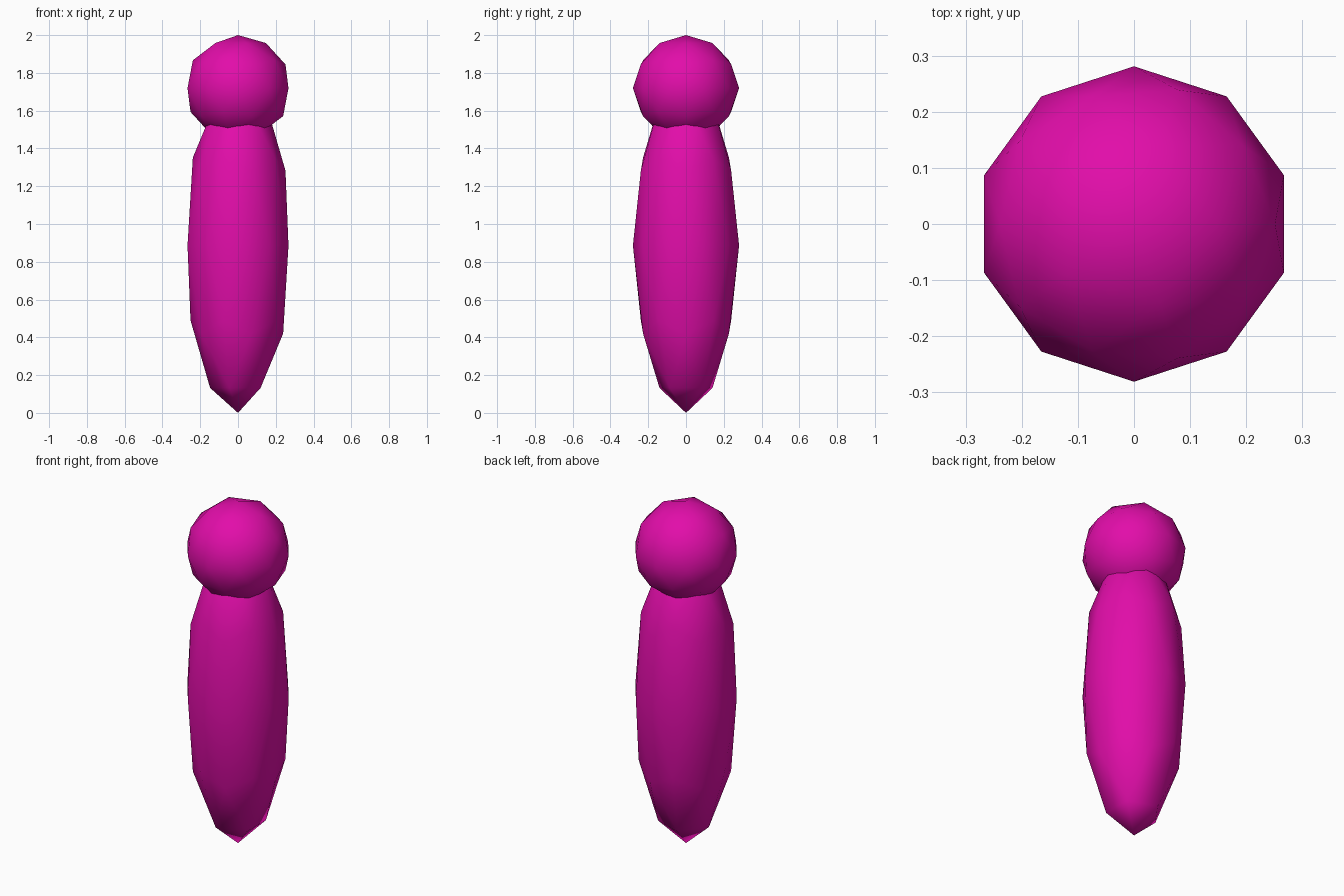
import bpy

# Remove the default cube
cube = bpy.data.objects.get("Cube")
if cube:
    bpy.data.objects.remove(cube, do_unlink=True)

# Single magenta material
magenta = bpy.data.materials.new("magenta")
magenta.use_nodes = True
color = (0.76, 0.004, 0.40, 1.0)
magenta.diffuse_color = color
magenta.node_tree.nodes["Principled BSDF"].inputs["Base Color"].default_value = color

RADIUS = 0.281


def smooth_ball(name, centre_z, half_height):
    """Low-poly icosphere stretched upright, shaded smooth."""
    bpy.ops.mesh.primitive_ico_sphere_add(subdivisions=2, radius=1.0, location=(0, 0, centre_z))
    ball = bpy.context.object
    ball.name = name
    ball.scale = (RADIUS, RADIUS, half_height)
    bpy.ops.object.transform_apply(location=False, rotation=False, scale=True)
    bpy.ops.object.shade_smooth()
    ball.data.materials.append(magenta)
    return ball


# Long tapered body standing on its tip, with a round head sunk onto its top
smooth_ball("body", 0.886, 0.886)
smooth_ball("head", 2 - RADIUS, RADIUS)
